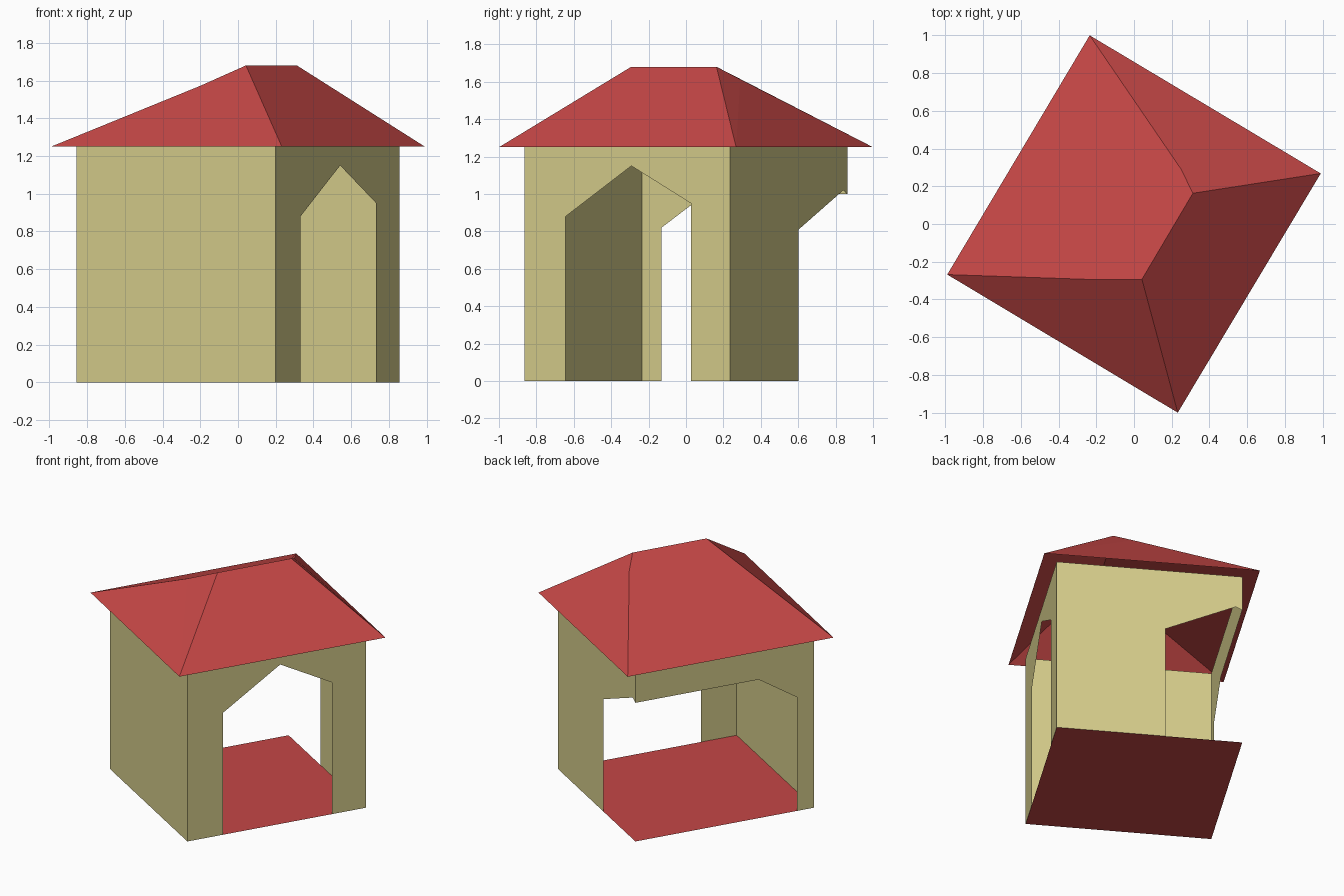
import bpy
from mathutils import Vector

cube = bpy.data.objects.get("Cube")
if cube:
    bpy.data.objects.remove(cube, do_unlink=True)


def make_material(name, color):
    mat = bpy.data.materials.new(name)
    mat.use_nodes = True
    mat.diffuse_color = color
    bsdf = mat.node_tree.nodes["Principled BSDF"]
    bsdf.inputs["Base Color"].default_value = color
    bsdf.inputs["Roughness"].default_value = 0.9
    return mat


red = make_material("brick red", (0.56, 0.063, 0.061, 1))
cream = make_material("sandy cream", (0.67, 0.61, 0.26, 1))


def make_object(name, verts, faces, mat):
    mesh = bpy.data.meshes.new(name)
    mesh.from_pydata(verts, [], faces)
    mesh.materials.append(mat)
    mesh.update()
    obj = bpy.data.objects.new(name, mesh)
    bpy.context.collection.objects.link(obj)
    return obj


EAVE, RIDGE = 1.25, 1.68

# Ground corners of the turned hut, counterclockwise from above
a, b = Vector((-0.857, -0.235, 0)), Vector((0.2, -0.863, 0))
c, d = -a, -b

# Floor sheet
make_object("floor", [a, b, c, d], [(0, 1, 2, 3)], red)


# Thin walls: outline points are (fraction along the wall, height)
def wall(name, start, end, lower_edge):
    outline = lower_edge + [(1, EAVE), (0, EAVE)]
    verts = [start.lerp(end, t) + Vector((0, 0, z)) for t, z in outline]
    make_object(name, verts, [range(len(verts))], cream)


wall("plain_wall", a, b, [(0, 0), (1, 0)])
wall("doorway_wall", b, c, [(0, 0), (0.2, 0), (0.2, 0.88), (0.52, 1.15),
                            (0.81, 0.95), (0.81, 0), (1, 0)])
wall("half_open_wall", c, d, [(0, 0), (0.585, 0), (0.585, 0.81),
                              (0.965, 1.02), (1, 1.0)])
wall("wide_open_wall", d, a, [(0, 1.0), (0.69, 1.0), (0.905, 0.82),
                              (0.905, 0), (1, 0)])

# Hipped roof sheet with an off-centre ridge and slightly bent hips
roof_points = [
    (-0.99, -0.268, EAVE), (0.232, -1.0, EAVE),
    (0.99, 0.268, EAVE), (-0.235, 1.0, EAVE),
    (0.042, -0.293, RIDGE), (0.312, 0.163, RIDGE),
    (-0.2, -0.295, 1.572), (0.25, 0.29, 1.613),
]
roof_faces = [(0, 1, 6), (1, 4, 6), (1, 2, 5, 4), (2, 3, 7), (2, 7, 5),
              (0, 6, 4, 5, 7, 3)]
make_object("roof", roof_points, roof_faces, red)
